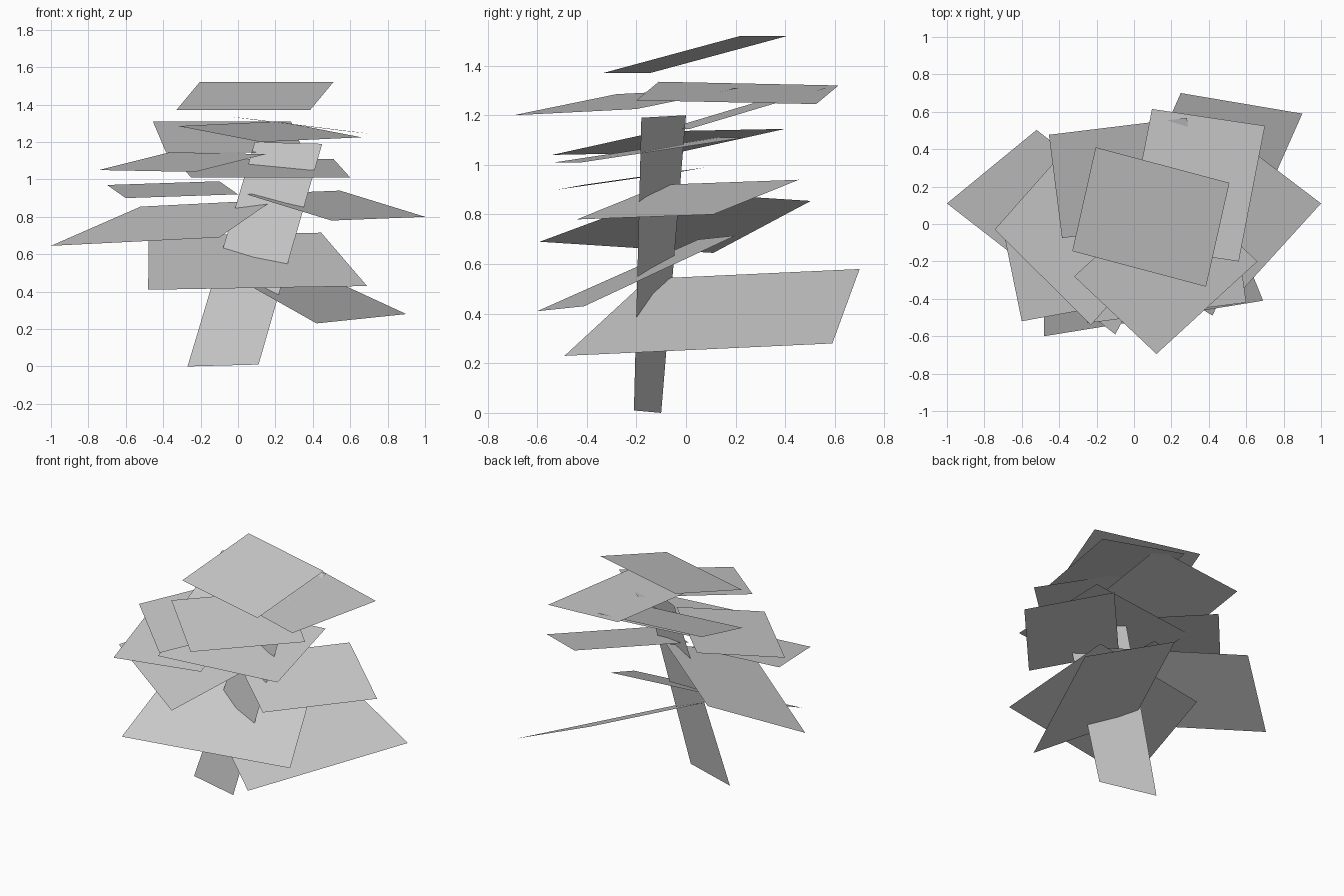
import bpy
from mathutils import Vector

default_cube = bpy.data.objects.get("Cube")
if default_cube:
    bpy.data.objects.remove(default_cube, do_unlink=True)

# One plain grey for trunk and foliage
grey = bpy.data.materials.new("plain_grey")
grey.use_nodes = True
colour = (.6, .6, .6, 1)
grey.diffuse_color = colour
shader = next(node for node in grey.node_tree.nodes if node.type == "BSDF_PRINCIPLED")
shader.inputs["Base Color"].default_value = colour
shader.inputs["Roughness"].default_value = .8


def card(name, start, end, far_end, taper=1, far_start=None):
    """Flat card: a base edge and one far corner; taper shortens the far edge."""
    start, end, far_end = Vector(start), Vector(end), Vector(far_end)
    if far_start is None:
        far_start = far_end + (start - end) * taper
    mesh = bpy.data.meshes.new(name)
    mesh.from_pydata([start, end, far_end, Vector(far_start)], [], [(0, 1, 2, 3)])
    mesh.materials.append(grey)
    card_object = bpy.data.objects.new(name, mesh)
    bpy.context.collection.objects.link(card_object)
    return card_object


# Leaning, slightly twisted trunk strip
card("trunk", (-.27, -.1, 0), (.11, -.21, .01), (.45, -.18, 1.19),
     far_start=(.09, 0, 1.2))

# Large tapered boughs near the ground
bough_taper = .79
card("lowest_left_bough", (.42, -.49, .23), (.9, .59, .28), (.25, .7, .58), bough_taper)
card("lowest_front_bough", (-.48, -.6, .41), (.69, -.41, .43), (.445, .2, .715), bough_taper)
card("lowest_right_bough", (-1, .11, .645), (-.1, -.59, .69), (.19, -.05, .89), bough_taper)

# Middle boughs
card("middle_left_bough", (.5, -.44, .78), (1, .11, .8), (.545, .455, .94))
card("middle_right_bough", (-.6, -.52, .9), (0, -.41, .92), (-.1, .08, .99))
card("middle_front_bough", (-.25, -.53, 1.01), (.6, -.42, 1.01), (.51, .24, 1.11))

# Upper boughs
card("upper_right_bough", (-.745, -.03, 1.05), (-.23, -.54, 1.04), (.15, -.11, 1.135))
card("upper_back_bough", (-.385, -.075, 1.145), (.353, .015, 1.145), (.283, .567, 1.31))
card("upper_front_bough", (-.32, -.28, 1.285), (.12, -.695, 1.2), (.66, -.2, 1.225))
card("upper_left_bough", (.56, -.2, 1.26), (.7, .525, 1.245), (.096, .615, 1.32))

# Crown
card("crown_bough", (-.33, -.145, 1.37), (.385, -.335, 1.37), (.51, .22, 1.52))
